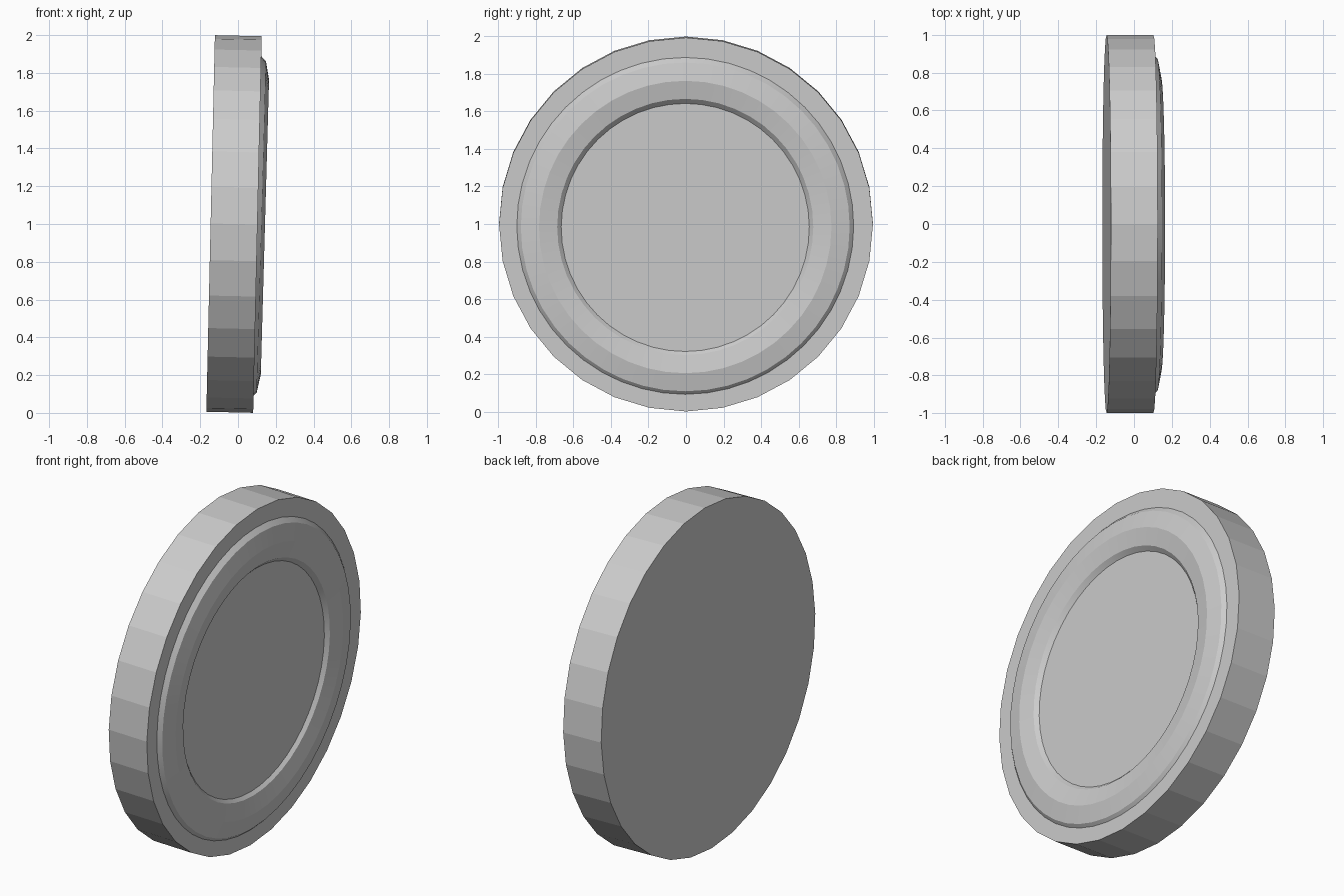
import bpy, bmesh
from math import sin, cos, pi, radians

if "Cube" in bpy.data.objects:
    bpy.data.objects.remove(bpy.data.objects["Cube"])


def lathe(name, profile, sides, location, tilt, closed):
    """Spin (radius, x) points around the local X axis; open ends get caps."""
    bm = bmesh.new()
    loops = []
    for r, x in profile:
        loops.append([bm.verts.new((x, r * sin(2 * pi * i / sides),
                                    r * cos(2 * pi * i / sides)))
                      for i in range(sides)])
    pairs = list(zip(loops, loops[1:]))
    if closed:
        pairs.append((loops[-1], loops[0]))
    else:
        bm.faces.new(loops[0])
        bm.faces.new(loops[-1])
    for a, b in pairs:
        for i in range(sides):
            j = (i + 1) % sides
            bm.faces.new((a[i], a[j], b[j], b[i]))
    bmesh.ops.recalc_face_normals(bm, faces=bm.faces)
    mesh = bpy.data.meshes.new(name)
    bm.to_mesh(mesh)
    bm.free()
    obj = bpy.data.objects.new(name, mesh)
    obj.location = location
    obj.rotation_euler.y = radians(tilt)
    bpy.context.collection.objects.link(obj)
    return obj


# Flat faceted disc, leaning slightly towards +x
lathe("disc_body", [(0.997, -0.124), (0.997, 0.124)], 32,
      (-0.021, 0, 1.0), 1.3, False)

# Raised rounded ring, half sunk into the +x face and tilted a touch more
R = 0.78
ring_profile = [(R + d, x) for d, x in
                [(-0.165, -0.085), (-0.097, -0.019), (0, 0),
                 (0.097, -0.019), (0.165, -0.085)]]
ring = lathe("raised_ring", ring_profile, 48, (0.1425, -0.004, 0.984), 1.6, True)
bpy.context.view_layer.objects.active = ring
ring.select_set(True)
bpy.ops.object.shade_smooth_by_angle(angle=radians(10))
